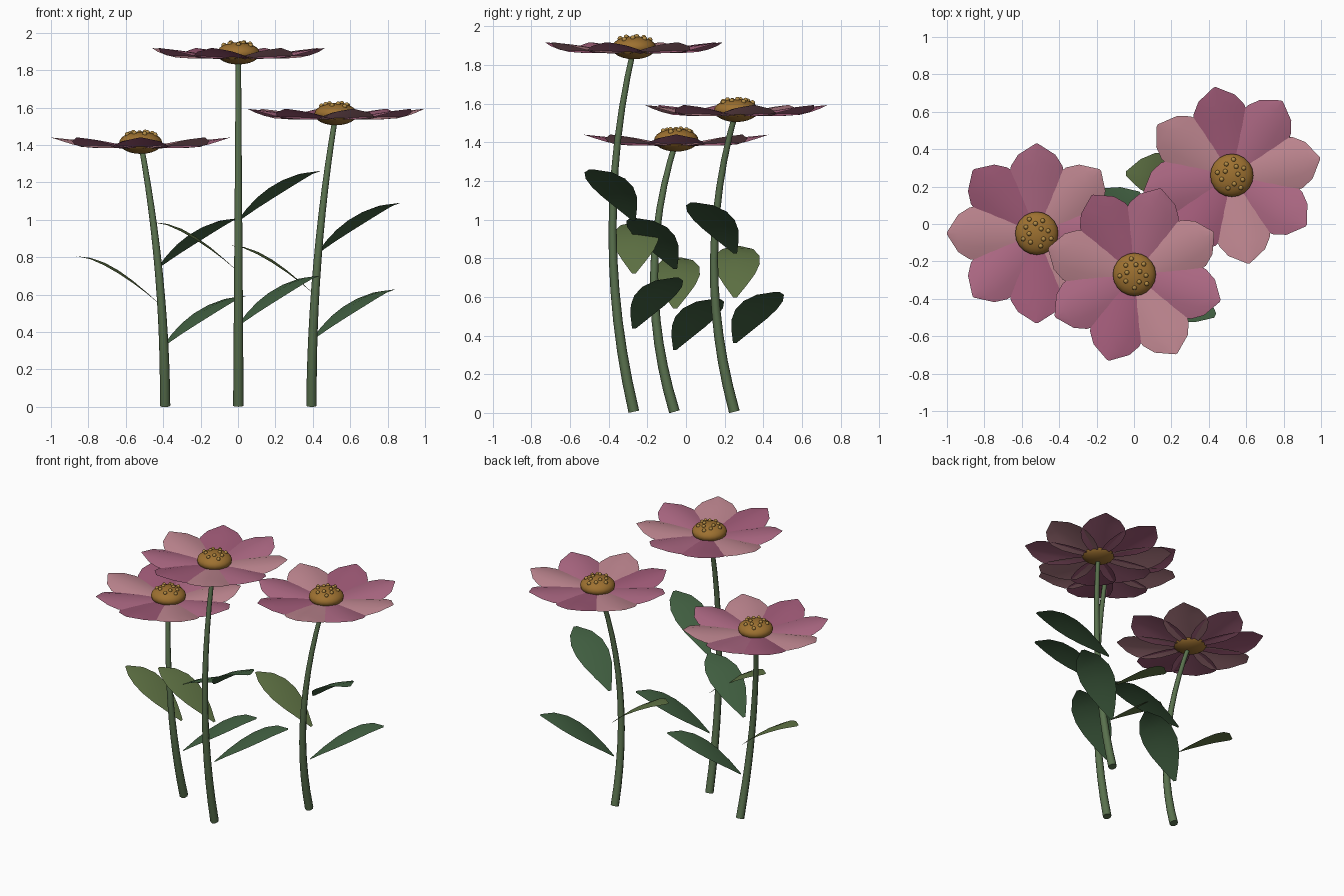
import bpy, math
from mathutils import Vector, Matrix

if "Cube" in bpy.data.objects:
    bpy.data.objects.remove(bpy.data.objects["Cube"])


def material(name, rgb):
    m = bpy.data.materials.new(name)
    m.diffuse_color = (*rgb, 1)
    m.use_nodes = True
    m.node_tree.nodes["Principled BSDF"].inputs["Base Color"].default_value = m.diffuse_color
    return m


PETALS = [material("petal_light", (0.52, 0.24, 0.28)),
          material("petal_mid", (0.42, 0.14, 0.23)),
          material("petal_dark", (0.36, 0.105, 0.19))]
STEM = material("stem_green", (0.10, 0.165, 0.075))
LEAF = material("leaf_green", (0.055, 0.12, 0.055))
OLIVE = material("leaf_olive", (0.118, 0.175, 0.06))
DISC = material("disc_gold", (0.34, 0.165, 0.03))
SEED = material("seed_gold", (0.45, 0.26, 0.06))


def blade(name, rows, columns, drop, matrix, mat):
    """Strip along +x; each row is (distance, half width, height), sides droop."""
    wmax = max(r[1] for r in rows)
    verts, faces = [], []
    for d, w, z in rows:
        for c in range(columns):
            s = 2 * c / (columns - 1) - 1
            verts.append(matrix @ Vector((d, s * w, z - drop * (s * w / wmax) ** 2)))
    for r in range(len(rows) - 1):
        for c in range(columns - 1):
            a = r * columns + c
            faces.append((a, a + columns, a + columns + 1, a + 1))
    me = bpy.data.meshes.new(name)
    me.from_pydata(verts, [], faces)
    me.materials.append(mat)
    me.shade_smooth()
    bpy.context.collection.objects.link(bpy.data.objects.new(name, me))


def ball(name, centre, radius, zscale, segments, rings, mat):
    bpy.ops.mesh.primitive_uv_sphere_add(segments=segments, ring_count=rings,
                                         radius=radius, location=centre)
    ob = bpy.context.object
    ob.name = name
    ob.scale.z = zscale
    ob.data.materials.append(mat)
    bpy.ops.object.shade_smooth()


def stem(name, base, top):
    """Tapered tube bowing towards the front."""
    cu = bpy.data.curves.new(name, 'CURVE')
    cu.dimensions = '3D'
    cu.bevel_depth = 1.0
    cu.bevel_resolution = 2
    cu.use_fill_caps = True
    n = 13
    sp = cu.splines.new('POLY')
    sp.points.add(n - 1)
    for i, p in enumerate(sp.points):
        t = i / (n - 1)
        p.co = (base.x + (top.x - base.x) * t * t,
                base.y + (top.y - base.y) * t - 0.44 * t * (1 - t),
                base.z + (top.z - base.z) * t, 1)
        p.radius = 0.028 - 0.014 * t
    cu.materials.append(STEM)
    ob = bpy.data.objects.new(name, cu)
    bpy.context.collection.objects.link(ob)
    bpy.ops.object.select_all(action='DESELECT')
    ob.select_set(True)
    bpy.context.view_layer.objects.active = ob
    bpy.ops.object.convert(target='MESH')
    bpy.ops.object.shade_smooth_by_angle(angle=math.radians(50))


PETAL_ROWS = [(0.05, 0.045, -0.028), (0.13, 0.095, -0.016), (0.21, 0.13, -0.005),
              (0.30, 0.148, 0.008), (0.36, 0.138, 0.016), (0.42, 0.10, 0.022),
              (0.48, 0.006, 0.028)]
LEAF_WIDTHS = [0.01, 0.06, 0.10, 0.12, 0.115, 0.08, 0.012]


def leaf_rows(length):
    return [(length * i / 6, w, 0.265 * math.sin(math.pi / 2 * i / 6))
            for i, w in enumerate(LEAF_WIDTHS)]


# position up the stem, heading, length, material
LEAVES = [(0.228, 27, 0.485, LEAF), (0.38, 178, 0.455, OLIVE), (0.525, -27, 0.485, LEAF)]

# name, stem base, head centre, petal rotation
FLOWERS = [("left", (-0.39, -0.06, 0.006), (-0.52, -0.05, 1.412), 45),
           ("middle", (0.002, -0.27, 0.006), (0.002, -0.27, 1.89), 28),
           ("right", (0.393, 0.25, 0.006), (0.523, 0.26, 1.565), 11)]

for name, base, head, turn in FLOWERS:
    base, head = Vector(base), Vector(head)
    stem(name + "_stem", base, head)

    # leaves sit just behind the bowed stem
    for i, (t, angle, length, mat) in enumerate(LEAVES):
        p = base.lerp(head, t)
        p.x = base.x + (head.x - base.x) * t * t
        m = Matrix.Translation(p) @ Matrix.Rotation(math.radians(angle), 4, 'Z')
        blade(f"{name}_leaf_{i + 1}", leaf_rows(length), 3, 0.014, m, mat)

    # eight overlapping petals in three repeating shades
    for i in range(8):
        m = Matrix.Translation(head) @ Matrix.Rotation(math.radians(turn + 45 * i), 4, 'Z')
        blade(f"{name}_petal_{i + 1}", PETAL_ROWS, 5, 0.03, m, PETALS[i % 3])

    # domed centre with seeds scattered in a spiral
    ball(name + "_flower_centre", head, 0.115, 0.52, 20, 12, DISC)
    for i in range(12):
        r = 0.085 * math.sqrt((i + 2) / 13)
        a = 2.39996 * i + math.radians(turn)
        z = 0.06 * math.sqrt(1 - (r / 0.115) ** 2)
        ball(f"{name}_seed_{i + 1}", head + Vector((r * math.cos(a), r * math.sin(a), z)),
             0.013, 1, 8, 6, SEED)
